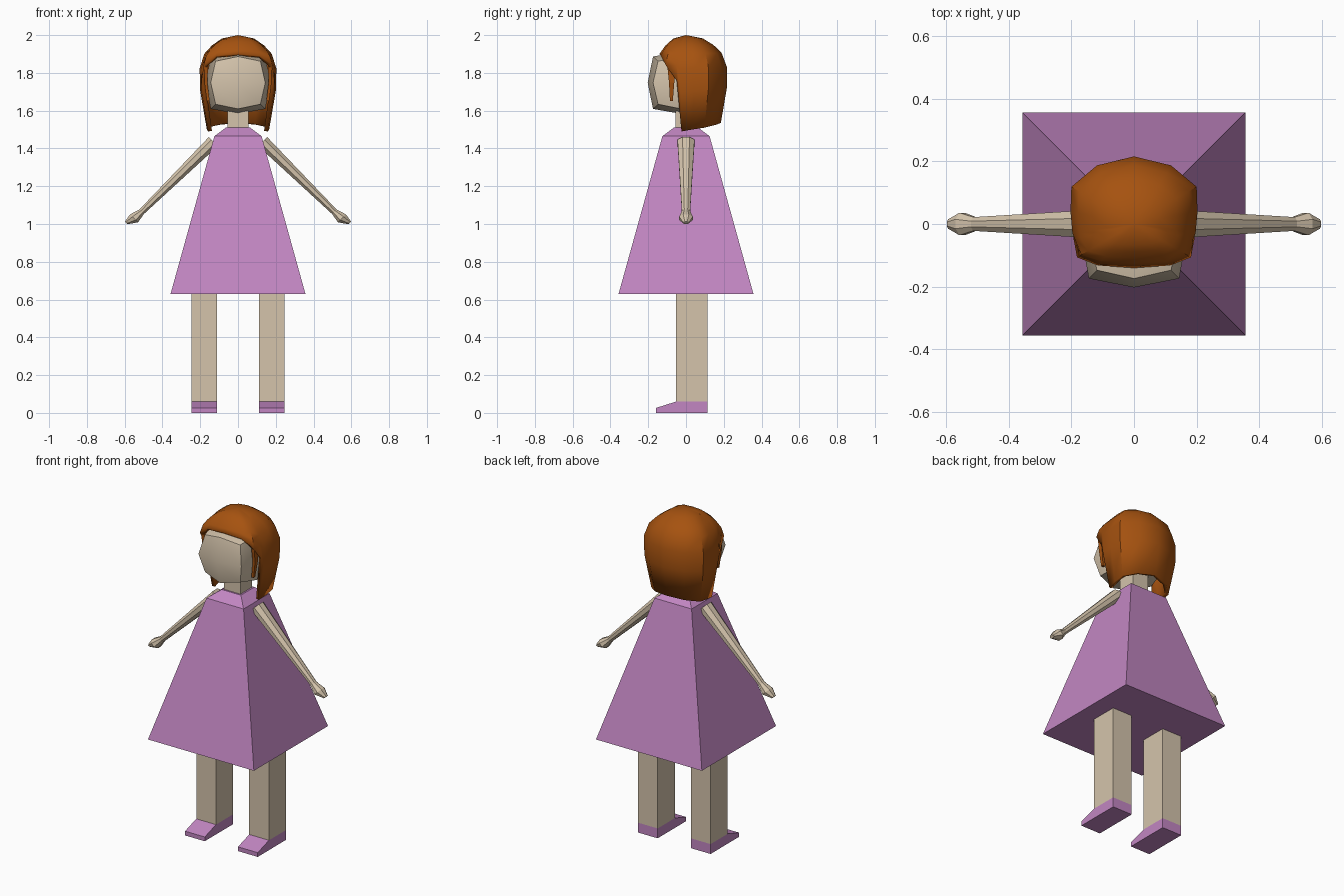
import bpy, bmesh, math
from mathutils import Vector

cube = bpy.data.objects.get("Cube")
if cube:
    bpy.data.objects.remove(cube, do_unlink=True)


def material(name, rgb):
    m = bpy.data.materials.new(name)
    m.use_nodes = True
    m.diffuse_color = (*rgb, 1)
    node = next(n for n in m.node_tree.nodes if n.type == "BSDF_PRINCIPLED")
    node.inputs["Base Color"].default_value = (*rgb, 1)
    return m


skin = material("skin", (0.66, 0.55, 0.41))
purple = material("purple cloth", (0.54, 0.24, 0.54))
ginger = material("ginger hair", (0.38, 0.085, 0.005))


def finish(name, bm, mat, smooth=None):
    me = bpy.data.meshes.new(name)
    bm.to_mesh(me)
    bm.free()
    ob = bpy.data.objects.new(name, me)
    bpy.context.collection.objects.link(ob)
    me.materials.append(mat)
    if smooth:
        bpy.ops.object.select_all(action="DESELECT")
        ob.select_set(True)
        bpy.context.view_layer.objects.active = ob
        bpy.ops.object.shade_smooth_by_angle(angle=math.radians(smooth))
    return ob


def loft(name, rings, mat, smooth=None):
    """Skin a closed solid through rings with equal point counts."""
    bm = bmesh.new()
    rows = [[bm.verts.new(p) for p in ring] for ring in rings]
    n = len(rows[0])
    for a, b in zip(rows, rows[1:]):
        for i in range(n):
            j = (i + 1) % n
            bm.faces.new((a[i], a[j], b[j], b[i]))
    bm.faces.new(rows[0])
    bm.faces.new(rows[-1])
    bmesh.ops.recalc_face_normals(bm, faces=bm.faces)
    return finish(name, bm, mat, smooth)


def rect(x0, x1, y0, y1, z):
    return [(x0, y0, z), (x1, y0, z), (x1, y1, z), (x0, y1, z)]


def square(h, z):
    return rect(-h, h, -h, h, z)


# Dress and neck
loft("dress", [square(0.357, 0.63), square(0.125, 1.465), square(0.065, 1.51)], purple)
loft("neck", [square(0.055, 1.48), square(0.055, 1.64)], skin)

for side, s in (("left", 1), ("right", -1)):
    # Leg and wedge shoe
    x0, x1 = 0.112 * s, 0.245 * s
    loft(side + "_leg", [rect(x0, x1, -0.052, 0.113, z) for z in (0.06, 0.65)], skin)
    outline = [(-0.16, 0), (0.113, 0), (0.113, 0.06), (-0.052, 0.06), (-0.16, 0.026)]
    loft(side + "_shoe", [[(x, y, z) for y, z in outline] for x in (x0, x1)], purple)

    # Tapered arm ending in a mitten hand
    rings = []
    for x, z, width, thick in ((0.13, 1.437, 0.045, 0.034), (0.51, 1.065, 0.022, 0.017),
                               (0.55, 1.03, 0.036, 0.03), (0.592, 1.006, 0.015, 0.01)):
        ring = []
        for k in range(8):
            a = math.tau * (k + 0.5) / 8
            d = math.sin(a) * thick * 0.76
            ring.append((s * (x + d), width * math.cos(a) * 1.08, z + d))
        rings.append(ring)
    loft(side + "_arm", rings, skin)

    # Thin hair lock beside the face
    loft(side + "_hair_lock", [rect(0.150 * s, 0.165 * s, -0.085, -0.07, 1.65),
                               rect(0.162 * s, 0.178 * s, -0.09, -0.062, 1.75),
                               rect(0.158 * s, 0.178 * s, -0.1, -0.05, 1.85)], ginger)

# Head: a cube cut once and rounded
bm = bmesh.new()
bmesh.ops.create_cube(bm, size=2)
bmesh.ops.subdivide_edges(bm, edges=bm.edges, cuts=1, use_grid_fill=True)
for v in bm.verts:
    corners = sum(abs(c) > 0.5 for c in v.co)
    v.co *= (1, 1, 0.84, 0.69)[corners]
    v.co = Vector((v.co.x * 0.172, v.co.y * 0.178 - 0.025, v.co.z * 0.165 + 1.748))
finish("head", bm, skin, 40)

# Hair: one profile swept round the crown, each column cut at its own height
profile = [(0, 2.0), (0.42, 1.982), (0.68, 1.945), (0.88, 1.9), (1, 1.82), (0.98, 1.70), (0.8, 1.49)]
half = [(0, 0.22, 1.535), (0.12, 0.19, 1.525), (0.202, 0.12, 1.51), (0.204, 0.04, 1.5),
        (0.197, -0.03, 1.49), (0.195, -0.05, 1.76), (0.188, -0.11, 1.84),
        (0.13, -0.148, 1.89), (0, -0.16, 1.9)]
columns = half + [(-x, y, z) for x, y, z in half[-2:0:-1]]


def profile_point(u):
    i = min(int(u), len(profile) - 2)
    a, b = Vector(profile[i]), Vector(profile[i + 1])
    return a.lerp(b, u - i)


def profile_end(z):
    for i, (a, b) in enumerate(zip(profile, profile[1:])):
        if z >= b[1]:
            return i + (a[1] - z) / (a[1] - b[1])
    return len(profile) - 1


bm = bmesh.new()
crown = bm.verts.new((0, 0, 2))
steps = 6
strips = []
for x, y, bottom in columns:
    end = profile_end(bottom)
    strip = [crown]
    for k in range(1, steps + 1):
        f, z = profile_point(end * k / steps)
        strip.append(bm.verts.new((x * f, y * f, z)))
    strips.append(strip)
for i, a in enumerate(strips):
    b = strips[(i + 1) % len(strips)]
    bm.faces.new((crown, b[1], a[1]))
    for k in range(1, steps):
        bm.faces.new((a[k], b[k], b[k + 1], a[k + 1]))
bmesh.ops.recalc_face_normals(bm, faces=bm.faces)
bm.normal_update()
if sum(f.normal.z * f.calc_area() for f in bm.faces) < 0:
    bmesh.ops.reverse_faces(bm, faces=bm.faces)
hair = finish("hair", bm, ginger, 35)
shell = hair.modifiers.new("thickness", "SOLIDIFY")
shell.thickness = 0.02
shell.offset = -1
